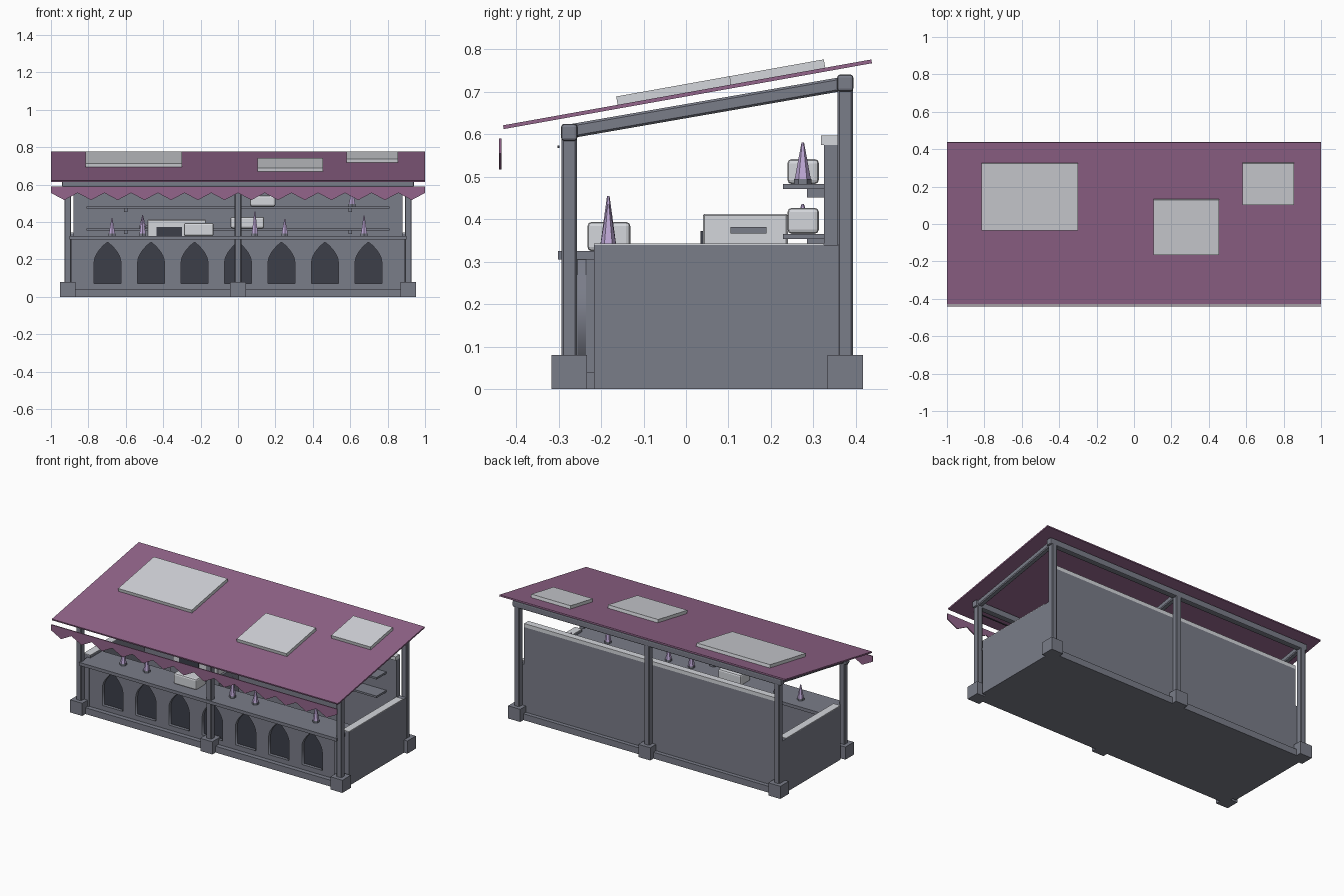
import bpy, bmesh, math
from mathutils import Vector

cube = bpy.data.objects.get("Cube")
if cube:
    bpy.data.objects.remove(cube, do_unlink=True)


def material(name, r, g, b):
    lin = [((c / 255 + 0.055) / 1.055) ** 2.4 for c in (r, g, b)] + [1]
    m = bpy.data.materials.new(name)
    m.use_nodes = True
    m.diffuse_color = lin
    m.node_tree.nodes["Principled BSDF"].inputs["Base Color"].default_value = lin
    return m


GREY = material("slate grey", 122, 125, 137)
LIGHT = material("pale grey", 212, 214, 219)
DARK = material("dark slate", 60, 62, 73)
PURPLE = material("plum cloth", 147, 101, 139)
LILAC = material("lilac", 190, 168, 214)


def finish(name, bm, mat):
    bmesh.ops.recalc_face_normals(bm, faces=bm.faces)
    mesh = bpy.data.meshes.new(name)
    bm.to_mesh(mesh)
    bm.free()
    mesh.materials.append(mat)
    ob = bpy.data.objects.new(name, mesh)
    bpy.context.scene.collection.objects.link(ob)
    return ob


def box(name, xs, ys, zs, mat, bevel=0, segments=1, tilt=0):
    """Box between the given x, y and z ranges, tilted about its own x axis."""
    bm = bmesh.new()
    bmesh.ops.create_cube(bm, size=1)
    size = [r[1] - r[0] for r in (xs, ys, zs)]
    bmesh.ops.scale(bm, vec=size, verts=bm.verts)
    if bevel:
        bmesh.ops.bevel(bm, geom=bm.edges[:], offset=bevel, segments=segments,
                        profile=0.5, affect='EDGES')
    ob = finish(name, bm, mat)
    ob.location = [(r[0] + r[1]) / 2 for r in (xs, ys, zs)]
    ob.rotation_euler.x = tilt
    return ob


def prism(name, outline, y0, y1, mat):
    """Extrude an (x, z) outline along y."""
    bm = bmesh.new()
    face = bm.faces.new([bm.verts.new((x, y0, z)) for x, z in outline])
    out = bmesh.ops.extrude_face_region(bm, geom=[face])
    verts = [v for v in out["geom"] if isinstance(v, bmesh.types.BMVert)]
    bmesh.ops.translate(bm, vec=(0, y1 - y0, 0), verts=verts)
    return finish(name, bm, mat)


# Posts, feet and rafters
FRONT_Y, BACK_Y, HALF = -0.275, 0.375, 0.018
for label, x in (("right", -0.91), ("middle", 0), ("left", 0.91)):
    for side, y, top in (("front", FRONT_Y, 0.61), ("back", BACK_Y, 0.725)):
        box(f"{side}_{label}_post", (x - HALF, x + HALF), (y - HALF, y + HALF),
            (0, top), GREY, 0.004)
        box(f"{side}_{label}_foot", (x - 0.042, x + 0.042), (y - 0.042, y + 0.042),
            (0, 0.08), GREY)
    rise, run = 0.113, BACK_Y - FRONT_Y
    length = math.hypot(rise, run)
    box(f"{label}_rafter", (x - 0.016, x + 0.016),
        (0.05 - length / 2, 0.05 + length / 2), (0.647, 0.68), GREY, 0.005,
        tilt=math.atan2(rise, run))
for side, y, z in (("front", FRONT_Y, 0.605), ("back", BACK_Y, 0.721)):
    box(f"{side}_beam", (-0.94, 0.94), (y - 0.019, y + 0.019),
        (z - 0.02, z + 0.02), GREY, 0.007, 2)
box("awning_rod", (-0.92, 0.92), (-0.303, -0.298), (0.568, 0.574), DARK)

# Sloping roof with patches
SLOPE = math.atan2(0.155, 0.867)
box("roof", (-1, 1), (-0.437, 0.444), (0.69, 0.699), PURPLE, tilt=SLOPE)
patches = (((-0.815, -0.3), (-0.035, 0.328)), ((0.105, 0.455), (-0.165, 0.133)),
           ((0.58, 0.855), (0.102, 0.328)))
for i, (xs, ys) in enumerate(patches):
    z = 0.7085 + (ys[0] + ys[1]) / 2 * math.tan(SLOPE)
    box(f"roof_patch_{i + 1}", xs, ys, (z - 0.01, z + 0.01), LIGHT, tilt=SLOPE)

# Hanging valance with a zigzag hem
TEETH = 14
hem = [(-1 + i / TEETH, 0.517 if i % 2 else 0.555) for i in range(2 * TEETH + 1)]
prism("valance", hem + [(1, 0.59), (-1, 0.59)], -0.441, -0.435, PURPLE)

# Plinth and walls
box("plinth", (-0.905, 0.905), (-0.285, 0.385), (0, 0.04), GREY)
for label, s in (("right", -1), ("left", 1)):
    xs = sorted((s * 0.88, s * 0.928))
    box(f"{label}_wall", xs, (-0.217, 0.36), (0, 0.339), GREY)
    box(f"{label}_wall_cap", xs, (-0.217, 0.325), (0.339, 0.343), LIGHT)
box("back_wall", (-0.88, 0.88), (0.325, 0.36), (0.04, 0.575), GREY)
box("back_wall_cap", (-0.88, 0.88), (0.318, 0.36), (0.575, 0.598), LIGHT)


# Front panel pierced by pointed arches over a dark backing
def arch(cx):
    w, spring, peak = 0.072, 0.18, 0.292
    side = [(w * math.cos(t * math.pi / 12) ** 0.85, spring + (peak - spring) * t / 6)
            for t in range(6)]
    pts = [(w, 0.07)] + side + [(0, peak)]
    return [(cx + x, z) for x, z in pts] + [(cx - x, z) for x, z in pts[-2::-1]]


curve = bpy.data.curves.new("front_panel", 'CURVE')
curve.dimensions, curve.fill_mode, curve.extrude = '2D', 'BOTH', 0.01
border = [(-0.89, 0.04), (0.89, 0.04), (0.89, 0.31), (-0.89, 0.31)]
for loop in [border] + [arch(i * 0.2325) for i in range(-3, 4)]:
    spline = curve.splines.new('POLY')
    spline.points.add(len(loop) - 1)
    for p, (x, z) in zip(spline.points, loop):
        p.co = (x, z, 0, 1)
    spline.use_cyclic_u = True
temp = bpy.data.objects.new("panel_curve", curve)
bpy.context.scene.collection.objects.link(temp)
bpy.context.view_layer.update()
mesh = bpy.data.meshes.new_from_object(
    temp.evaluated_get(bpy.context.evaluated_depsgraph_get()))
bpy.data.objects.remove(temp, do_unlink=True)
mesh.materials.clear()
mesh.materials.append(GREY)
panel = bpy.data.objects.new("front_panel", mesh)
bpy.context.scene.collection.objects.link(panel)
panel.rotation_euler.x = math.pi / 2
panel.location.y = -0.246
box("arch_backing", (-0.87, 0.87), (-0.234, -0.226), (0.05, 0.305), DARK)
box("inner_panel", (-0.89, 0.89), (-0.226, -0.212), (0.04, 0.305), GREY)
for s in (-1, 1):
    box("panel_edge", sorted((s * 0.858, s * 0.89)), (-0.264, -0.212), (0.04, 0.305), GREY)

# Serving counter
box("counter_top", (-0.9, 0.9), (-0.29, -0.1), (0.305, 0.325), GREY)
box("counter_lip", (-0.9, 0.9), (-0.302, -0.288), (0.305, 0.325), GREY)

# Back shelves and brackets
for i, z in enumerate((0.36, 0.477)):
    box(f"shelf_{i + 1}", (-0.81, 0.81), (0.228, 0.325), (z - 0.006, z + 0.006), GREY)
    for x in (-0.6, 0, 0.6):
        box("shelf_bracket", (x - 0.01, x + 0.01), (0.285, 0.325),
            (z - 0.025, z - 0.005), GREY)

# Oven on its stand
box("oven_stand", (-0.5, -0.16), (0.04, 0.24), (0.04, 0.3), GREY)
box("oven", (-0.485, -0.17), (0.04, 0.24), (0.3, 0.413), LIGHT, 0.004)
box("oven_door", (-0.435, -0.3), (0.034, 0.041), (0.31, 0.373), DARK)
for x in (-0.489, -0.166):
    box("oven_handle", (x - 0.005, x + 0.005), (0.105, 0.19), (0.367, 0.382), GREY)

# Rounded storage boxes
boxes = (((-0.29, -0.13), (-0.232, -0.131), (0.325, 0.394)),
         ((-0.04, 0.14), (0.239, 0.313), (0.366, 0.427)),
         ((0.065, 0.2), (0.239, 0.313), (0.483, 0.542)))
for i, dims in enumerate(boxes):
    box(f"storage_box_{i + 1}", *dims, LIGHT, 0.01, 2)


# Faceted cones on small stands
def cone(x, y, z, height):
    for name, r1, r2, lo, hi, mat in (("cone_stand", 0.021, 0.021, 0, 0.012, GREY),
                                      ("cone", 0.019, 0.003, 0.012, height, LILAC)):
        bm = bmesh.new()
        bmesh.ops.create_cone(bm, cap_ends=True, segments=6, radius1=r1, radius2=r2,
                              depth=hi - lo)
        finish(name, bm, mat).location = (x, y, z + (lo + hi) / 2)


for x, h in ((-0.674, 0.095), (-0.51, 0.11), (0.09, 0.13), (0.25, 0.09), (0.674, 0.11)):
    cone(x, -0.183, 0.325, h)
cone(0.61, 0.275, 0.483, 0.098)
cone(-0.51, 0.275, 0.366, 0.07)
